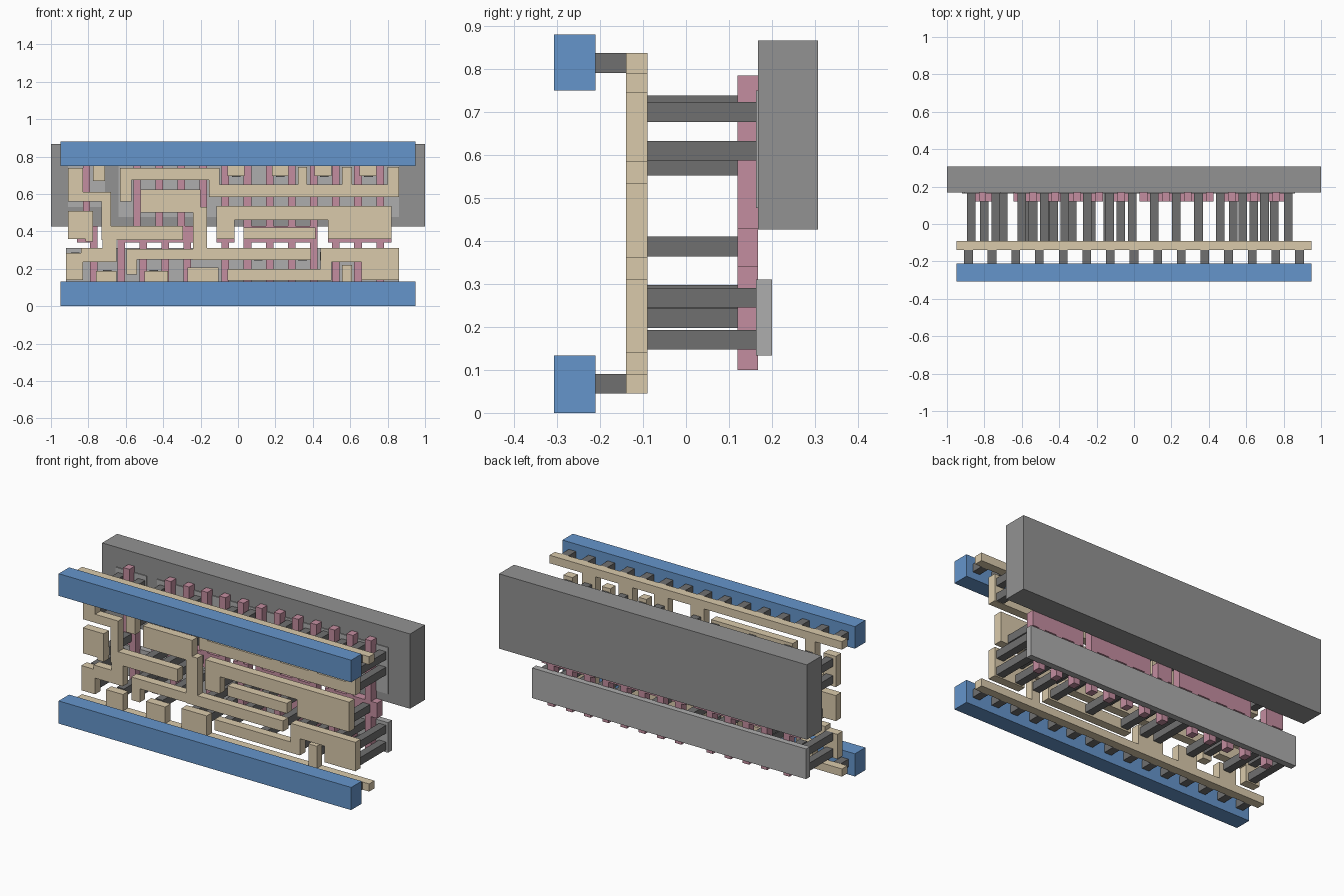
import bpy, bmesh


def material(name, c):
    m = bpy.data.materials.new(name)
    m.diffuse_color = (*c, 1)
    return m


BLUE = material("blue", (0.13, 0.30, 0.60))
TAN = material("tan", (0.70, 0.59, 0.41))
PINK = material("pink", (0.55, 0.27, 0.35))
DARK = material("dark_grey", (0.16, 0.16, 0.16))
MID = material("mid_grey", (0.29, 0.29, 0.29))
LIGHT = material("light_grey", (0.42, 0.42, 0.42))


def layer(name, rects, y0, y1, mat):
    """Extrude the union of (x0, x1, z0, z1) rectangles from y0 to y1."""
    xs = sorted({round(v, 3) for r in rects for v in r[:2]})
    zs = sorted({round(v, 3) for r in rects for v in r[2:]})
    cells = set()
    for i in range(len(xs) - 1):
        for j in range(len(zs) - 1):
            cx, cz = (xs[i] + xs[i + 1]) / 2, (zs[j] + zs[j + 1]) / 2
            if any(a < cx < b and c < cz < d for a, b, c, d in rects):
                cells.add((i, j))
    bm = bmesh.new()

    def quad(*pts):
        bm.faces.new([bm.verts.new(p) for p in pts])

    for i, j in cells:
        a, b, c, d = xs[i], xs[i + 1], zs[j], zs[j + 1]
        quad((a, y0, c), (b, y0, c), (b, y0, d), (a, y0, d))
        quad((a, y1, d), (b, y1, d), (b, y1, c), (a, y1, c))
        for n, p, q in (((i - 1, j), (a, d), (a, c)), ((i + 1, j), (b, c), (b, d)),
                        ((i, j - 1), (a, c), (b, c)), ((i, j + 1), (b, d), (a, d))):
            if n not in cells:
                quad((p[0], y0, p[1]), (p[0], y1, p[1]), (q[0], y1, q[1]), (q[0], y0, q[1]))
    bmesh.ops.remove_doubles(bm, verts=bm.verts, dist=1e-5)
    bmesh.ops.dissolve_limit(bm, angle_limit=0.01, verts=bm.verts, edges=bm.edges)
    bmesh.ops.recalc_face_normals(bm, faces=bm.faces)
    me = bpy.data.meshes.new(name)
    bm.to_mesh(me)
    bm.free()
    ob = bpy.data.objects.new(name, me)
    ob.data.materials.append(mat)
    bpy.context.collection.objects.link(ob)


def pins(name, points, y0, y1):
    h = 0.023
    layer(name, [(x - h, x + h, z - h, z + h) for x, z in points], y0, y1, DARK)


# front power rails and the pins behind them
layer("lower_rail", [(-0.95, 0.95, 0, 0.133)], -0.307, -0.21, BLUE)
layer("upper_rail", [(-0.95, 0.95, 0.75, 0.88)], -0.307, -0.21, BLUE)
pins("rail_pins", [(-0.885 + 0.1264 * i, z) for i in range(15) for z in (0.068, 0.814)], -0.21, -0.14)

# tan wiring layer
upper_strip = [(-0.95, 0.95, 0.79, 0.837), (-0.775, -0.71, 0.67, 0.79)]
upper_strip += [(x - 0.045, x + 0.045, 0.695, 0.79) for x in (-0.01, 0.226, 0.455, 0.695)]
lower_strip = [(-0.95, 0.95, 0.045, 0.09), (-0.76, -0.65, 0.09, 0.187), (-0.50, -0.375, 0.09, 0.187),
               (-0.27, -0.105, 0.09, 0.207), (0.555, 0.61, 0.09, 0.22)]
left_wire = [(-0.91, -0.83, 0.56, 0.74), (-0.91, -0.68, 0.56, 0.61), (-0.73, -0.68, 0.355, 0.61),
             (-0.725, -0.295, 0.355, 0.43), (-0.725, -0.65, 0.235, 0.43),
             (-0.92, -0.65, 0.235, 0.285), (-0.84, -0.65, 0.235, 0.31), (-0.92, -0.83, 0.14, 0.285)]
input_pad = [(-0.91, -0.775, 0.36, 0.51), (-0.815, -0.775, 0.345, 0.51)]
upper_bus = [(-0.63, -0.57, 0.56, 0.74), (-0.63, -0.10, 0.675, 0.74), (-0.155, -0.10, 0.585, 0.74),
             (-0.155, 0.86, 0.585, 0.65), (0.32, 0.37, 0.6, 0.745),
             (0.555, 0.61, 0.6, 0.745), (0.80, 0.86, 0.6, 0.745)]
centre_wire = [(-0.52, -0.205, 0.50, 0.625), (-0.24, -0.165, 0.25, 0.53), (-0.205, -0.2, 0.5, 0.625),
               (-0.595, -0.165, 0.25, 0.305), (-0.595, -0.54, 0.17, 0.305), (-0.30, -0.165, 0.21, 0.262),
               (-0.24, 0.39, 0.247, 0.31)]
right_wire = [(-0.115, -0.02, 0.36, 0.535), (-0.115, 0.82, 0.46, 0.535), (0.48, 0.82, 0.36, 0.535)]
short_bar = [(0.03, 0.415, 0.36, 0.42)]
lower_bus = [(-0.055, 0.50, 0.137, 0.20), (0.44, 0.50, 0.137, 0.31),
             (0.44, 0.86, 0.235, 0.31), (0.66, 0.86, 0.14, 0.31)]
centre_wire = [r for r in centre_wire if r != (-0.30, -0.165, 0.21, 0.262)]
for name, rects in (("upper_strip", upper_strip), ("lower_strip", lower_strip), ("left_wire", left_wire),
                    ("input_pad", input_pad), ("upper_bus", upper_bus), ("centre_wire", centre_wire),
                    ("right_wire", right_wire), ("short_bar", short_bar), ("lower_bus", lower_bus)):
    layer(name, rects, -0.14, -0.09, TAN)

# pink fingers with their cross straps
W = 0.0205
fingers = [(-0.83, -0.79, 0.41, 0.785), (-0.79, -0.75, 0.10, 0.43), (-0.86, -0.75, 0.34, 0.43)]
for i in range(12):
    x = -0.54 + 0.1182 * i
    low = x - 0.085 if i < 4 else x
    fingers += [(x - W, x + W, 0.385, 0.785), (low - W, low + W, 0.10, 0.385)]
fingers += [(a, b, 0.34, 0.43) for a, b in ((-0.645, -0.165), (-0.115, -0.02), (0.03, 0.425), (0.48, 0.82))]
layer("gate_fingers", fingers, 0.12, 0.168, PINK)

# long pins reaching the back plates
back = [(-0.87, 0.70), (-0.87, 0.60), (-0.74, 0.70), (-0.87, 0.265), (-0.87, 0.17), (-0.70, 0.17),
        (-0.60, 0.70), (-0.60, 0.61), (-0.37, 0.70), (-0.13, 0.70), (-0.13, 0.61),
        (-0.48, 0.575), (-0.25, 0.575), (-0.57, 0.22), (-0.57, 0.27), (-0.45, 0.17), (-0.335, 0.275),
        (-0.23, 0.17), (-0.14, 0.17), (-0.13, 0.275)]
back += [(x, 0.715) for x in (-0.01, 0.226, 0.462, 0.698)]
back += [(x, z) for x in (0.345, 0.582, 0.825) for z in (0.61, 0.70)] + [(0.108, 0.61)]
back += [(0.108, 0.268), (0.345, 0.268), (-0.01, 0.17), (0.226, 0.17), (0.462, 0.17), (0.462, 0.268),
         (0.582, 0.17), (0.698, 0.17), (0.698, 0.268), (0.825, 0.17), (0.825, 0.268)]
pins("back_pins", back, -0.09, 0.165)

# shorter pins ending on the pink straps
pins("gate_pins", [(x, 0.387) for x in (-0.80, -0.54, -0.43, -0.33, -0.07, 0.108, 0.226, 0.345,
                                        0.53, 0.64, 0.75)], -0.09, 0.12)

# back plates
layer("lower_plate", [(-0.92, 0.86, 0.133, 0.31)], 0.163, 0.20, LIGHT)
layer("upper_plates", [(-0.91, -0.71, 0.53, 0.75), (-0.64, 0.86, 0.477, 0.75)], 0.163, 0.20, LIGHT)
layer("back_slab", [(-1, 1, 0.427, 0.866)], 0.168, 0.307, MID)
